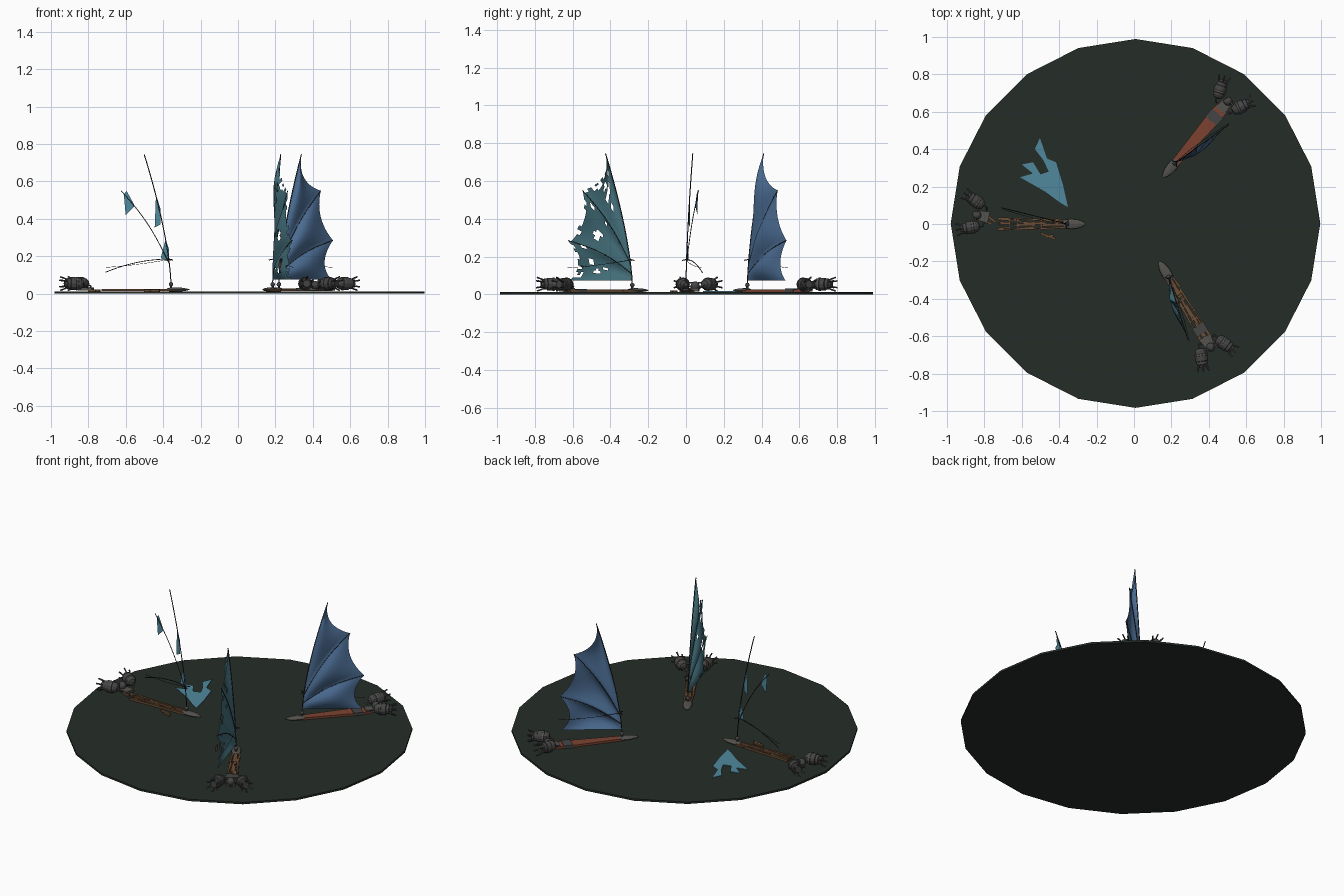
import bpy, bmesh, math, random
from mathutils import Matrix, Vector

if "Cube" in bpy.data.objects:
    bpy.data.objects.remove(bpy.data.objects["Cube"])
random.seed(4)
G = 0.012  # top of the ground disc


def material(name, r, g, b):
    m = bpy.data.materials.new(name)
    m.diffuse_color = (r, g, b, 1)
    m.use_nodes = True
    m.node_tree.nodes["Principled BSDF"].inputs["Base Color"].default_value = m.diffuse_color
    return m


GROUND = material("dark_green", .018, .026, .02)
RED = material("red_paint", .20, .055, .03)
WOOD = material("wood", .15, .075, .035)
METAL = material("dark_metal", .06, .06, .06)
GREY = material("hull_grey", .09, .085, .075)
ROPE = material("rope", .02, .02, .02)
BLUE = material("blue_cloth", .07, .15, .29)
TEAL = material("teal_cloth", .06, .17, .21)
PALE = material("pale_cloth", .08, .25, .34)


def finish(name, bm, mat, M, smooth=False):
    bmesh.ops.remove_doubles(bm, verts=bm.verts, dist=1e-5)
    me = bpy.data.meshes.new(name)
    bm.to_mesh(me)
    bm.free()
    me.materials.append(mat)
    if smooth:
        me.shade_smooth()
    ob = bpy.data.objects.new(name, me)
    ob.matrix_world = M
    bpy.context.collection.objects.link(ob)
    return ob


def prism(name, pts, z0, z1, mat, M):
    bm = bmesh.new()
    f = bm.faces.new([bm.verts.new((x, y, z0)) for x, y in pts])
    top = bmesh.ops.extrude_face_region(bm, geom=[f])["geom"]
    bmesh.ops.translate(bm, vec=(0, 0, z1 - z0), verts=[v for v in top if isinstance(v, bmesh.types.BMVert)])
    bmesh.ops.recalc_face_normals(bm, faces=bm.faces)
    return finish(name, bm, mat, M)


def strip(name, a, b, w, z0, z1, mat, M):
    # flat bar from a to b
    a, b = Vector(a), Vector(b)
    n = (b - a).normalized()
    n = Vector((-n.y, n.x)) * w / 2
    return prism(name, [a - n, b - n, b + n, a + n], z0, z1, mat, M)


def lathe(name, prof, mat, M, n=12):
    # profile of (x, radius) turned round the x axis
    bm = bmesh.new()
    rings = [[bm.verts.new((x, r * math.cos(2 * math.pi * i / n), r * math.sin(2 * math.pi * i / n)))
              for i in range(n)] for x, r in prof]
    for p, q in zip(rings, rings[1:]):
        for i in range(n):
            bm.faces.new((p[i], p[(i + 1) % n], q[(i + 1) % n], q[i]))
    bm.faces.new(rings[0])
    bm.faces.new(rings[-1])
    bmesh.ops.recalc_face_normals(bm, faces=bm.faces)
    return finish(name, bm, mat, M)


def ball(name, c, r, mat, M):
    bm = bmesh.new()
    bmesh.ops.create_uvsphere(bm, u_segments=12, v_segments=8, radius=r)
    return finish(name, bm, mat, M @ Matrix.Translation(c), True)


def tube(name, pts, r, mat, M):
    cu = bpy.data.curves.new(name, "CURVE")
    cu.dimensions, cu.bevel_depth, cu.bevel_resolution = "3D", r, 1
    sp = cu.splines.new("POLY")
    sp.points.add(len(pts) - 1)
    for p, q in zip(sp.points, pts):
        p.co = (*q, 1)
    cu.materials.append(mat)
    ob = bpy.data.objects.new(name, cu)
    ob.matrix_world = M
    bpy.context.collection.objects.link(ob)


# ---- sail: fan of three panels in (u, z), bellied sideways ----
TIPS = [(.345, .075), (.355, .285), (.275, .55), (.148, .745)]
SAGS = [(.30, .17), (.275, .41), (.165, .62)]
LUFF = [.075, .11, .16, .745]


def luff(z):
    return Vector((.148 * max(0, (z - .05) / .695) ** 1.5, z))


def rib_point(k, s):
    a, b = luff(LUFF[k]), Vector(TIPS[k])
    return a.lerp(b, s) + Vector((-.012, .02 if k else 0)) * math.sin(math.pi * s)


def sail_point(k, t, s):
    a = luff(LUFF[k] + (LUFF[k + 1] - LUFF[k]) * t)
    p0, p2, mid = Vector(TIPS[k]), Vector(TIPS[k + 1]), Vector(SAGS[k])
    c = 2 * mid - (p0 + p2) / 2
    edge = p0 * (1 - t) ** 2 + c * 2 * t * (1 - t) + p2 * t * t
    p = a.lerp(edge, s)
    bow = .02 * math.sin(math.pi * s) * (1 - t if k == 2 else 1)
    p += Vector((-.6 * bow, bow if k else bow * t))
    return (p.x, -.03 * math.sin(math.pi * t) * math.sin(math.pi * s ** 1.2), p.y)


def sail(name, mat, M, torn):
    nt, ns = 12, 24
    bm = bmesh.new()
    for k in range(3):
        g = [[bm.verts.new(sail_point(k, i / nt, j / ns)) for j in range(ns + 1)] for i in range(nt + 1)]
        holes = [(random.uniform(1, nt - 1), random.uniform(8, ns), random.uniform(.6, 1.1)) for _ in range(6)]
        for i in range(nt):
            bite = random.choice((0, 0, 1, 1, 2))
            for j in range(ns):
                gone = j >= ns - bite or any(math.hypot(i - a, (j - b) * .7) < r for a, b, r in holes)
                if torn and gone:
                    continue
                bm.faces.new((g[i][j], g[i][j + 1], g[i + 1][j + 1], g[i + 1][j]))
    bmesh.ops.dissolve_degenerate(bm, dist=1e-5, edges=bm.edges)
    finish(name, bm, mat, M, True)


def stern(tag, M):
    # hub with two splayed pods, arms and exhaust petals
    ball(tag + "_hub", (.535, 0, .045), .024, METAL, M)
    prism(tag + "_stern_plate", [(.47, -.032), (.53, -.026), (.55, 0), (.53, .026), (.47, .032)], .016, .034, GREY, M)
    prof = [(-.058, .01), (-.055, .02), (-.04, .03), (-.01, .034), (.012, .034), (.014, .029),
            (.03, .029), (.034, .022), (.046, .02), (.046, .012)]
    for sd in (-1, 1):
        P = M @ Matrix.Translation((.563, sd * .075, .054)) @ Matrix.Rotation(sd * math.radians(22), 4, "Z")
        lathe(tag + "_pod", prof, METAL, P)
        lathe(tag + "_pod_ring", [(-.028, .03), (-.026, .036), (-.016, .036), (-.014, .03)], GREY, P)
        for i in range(6):
            R = P @ Matrix.Rotation(i * math.pi / 3, 4, "X")
            tube(tag + "_petal", [(.03, 0, .022), (.05, 0, .03), (.068, 0, .036)], .0045, METAL, R)
        for z in (.04, .06):
            tube(tag + "_arm", [(.54, sd * .015, z), (.535, sd * .04, z + .004), (.55, sd * .06, z)], .005, GREY, M)
        tube(tag + "_pipe", [(.51, sd * .06, .05), (.49, sd * .05, .04), (.49, sd * .025, .03)], .004, GREY, M)


def craft(tag, bow, angle, state):
    M = Matrix.Translation((*bow, 0)) @ Matrix.Rotation(math.radians(angle), 4, "Z")
    # flattened nose
    nose = [(0, .004), (.015, .014), (.04, .023), (.075, .027), (.105, .024), (.12, .014)]
    lathe(tag + "_nose", nose, GREY, M @ Matrix.Translation((0, 0, .022)) @ Matrix.Diagonal((1, 1, .42, 1)))
    # hull: painted deck, or an open frame of rails, ribs and planks
    if state == 0:
        prism(tag + "_deck", [(.08, -.02), (.42, -.038), (.5, -.034), (.5, .034), (.42, .038), (.08, .02)], .014, .027, RED, M)
        prism(tag + "_band", [(.395, -.04), (.45, -.04), (.45, .04), (.395, .04)], .013, .031, METAL, M)
    else:
        end = .5 if state == 1 else .47
        for sd in (-1, 0, 1):
            strip(tag + "_rail", (.08, sd * .018), (end, sd * .032), .007, .014, .026, WOOD, M)
        for i in range(9):
            x = .11 + i * .042
            w = .02 + .015 * (x - .08) / .4
            strip(tag + "_rib", (x, -w), (x, w), .007, .014, .022, GREY, M)
        for i in range(4):
            y, x = (i - 1.5) * .011, .1
            while x < end - .05:
                x2 = min(end, x + random.uniform(.06, .17))
                strip(tag + "_plank", (x, y), (x2, y * 1.6), .0085, .018, .025, WOOD, M)
                x = x2 + random.uniform(.01, .03 if state == 1 else .08)
        if state == 1:
            prism(tag + "_band", [(.4, -.036), (.45, -.036), (.45, .036), (.4, .036)], .013, .03, METAL, M)
    # stern, broken away on the wreck
    shift = Matrix.Identity(4)
    if state == 2:
        shift = Matrix.Translation((.58, -.048, 0)) @ Matrix.Rotation(math.radians(-12), 4, "Z") @ Matrix.Translation((-.535, 0, 0))
    stern(tag, M @ shift)
    # mast foot and rig
    S = M @ Matrix.Translation((.098, 0, 0)) @ Matrix.Rotation(math.radians(-14), 4, "Z")
    ball(tag + "_mast_ball", (0, 0, .05), .012, METAL, S)
    tube(tag + "_mast_foot", [(0, 0, .02), (0, 0, .05)], .006, METAL, S)
    tube(tag + "_mast", [(*(0, 0), .05)] + [(luff(z).x, 0, z) for z in [.1 + .0645 * i for i in range(11)]], .0028, ROPE, S)
    tube(tag + "_crosspiece", [(-.004, -.02, .18), (.012, 0, .185), (-.004, .02, .18)], .003, ROPE, S)
    for k in (1, 2):
        pts = [rib_point(k, i / 10) for i in range(11)]
        if state == 2 and k == 1:  # drooping rib of the wreck
            pts = [Vector((.01 + .035 * i, .185 - .0007 * i * i)) for i in range(11)]
        tube(tag + "_sail_rib", [(p.x, 0, p.y) for p in pts], .0022, ROPE, S)
    tube(tag + "_stay", [(.01, .004, .182), (.12, .012, .165), (.24, .012, .15), (.36, .006, .14)], .0012, ROPE, S)
    if state < 2:
        sail(tag + "_sail", (BLUE, TEAL)[state], S, state == 1)
    else:
        # cloth scraps still hanging on the rig
        for sc in ([(.245, .55), (.2, .47), (.25, .42), (.26, .53)],
                   [(.083, .53), (.057, .45), (.057, .37), (.09, .355)],
                   [(.03, .29), (.01, .235), (.01, .17), (.057, .19)]):
            bm = bmesh.new()
            bm.faces.new([bm.verts.new((u, 0, z)) for u, z in sc])
            finish(tag + "_sail_scrap", bm, PALE, S)
    if state == 1:  # patch on the torn sail
        bm = bmesh.new()
        bm.faces.new([bm.verts.new((.25 + .025 * math.cos(a), -.036, .155 + .025 * math.sin(a)))
                      for a in [i * math.pi / 3 for i in range(6)]])
        finish(tag + "_sail_patch", bm, WOOD, S)


# ---- ground disc with twenty sides ----
ring = [(.008 + .988 * math.cos(i * math.pi / 10), .003 + .986 * math.sin(i * math.pi / 10)) for i in range(20)]
prism("ground_disc", ring, 0, G, GROUND, Matrix.Identity(4))

# ---- three craft: whole, weathered, wrecked ----
craft("whole_craft", (.155, .25), 49.5, 0)
craft("weathered_craft", (.135, -.2), -59, 1)
craft("wrecked_craft", (-.26, 0), 180, 2)

# fallen cloth and debris beside the wreck
cloth = [(-.503, .46), (-.465, .35), (-.417, .33), (-.38, .21), (-.353, .09), (-.396, .115), (-.476, .174), (-.61, .25),
         (-.54, .27), (-.6, .318), (-.54, .33), (-.5, .265), (-.455, .28), (-.487, .345), (-.53, .4)]
prism("fallen_cloth", cloth, .014, .017, PALE, Matrix.Identity(4))
for a, b in (((-.5, -.05), (-.42, -.08)), ((-.47, -.07), (-.43, -.06)), ((-.74, .01), (-.78, .04)), ((-.76, .0), (-.8, .015))):
    strip("loose_plank", a, b, .012, G, .022, WOOD, Matrix.Identity(4))
